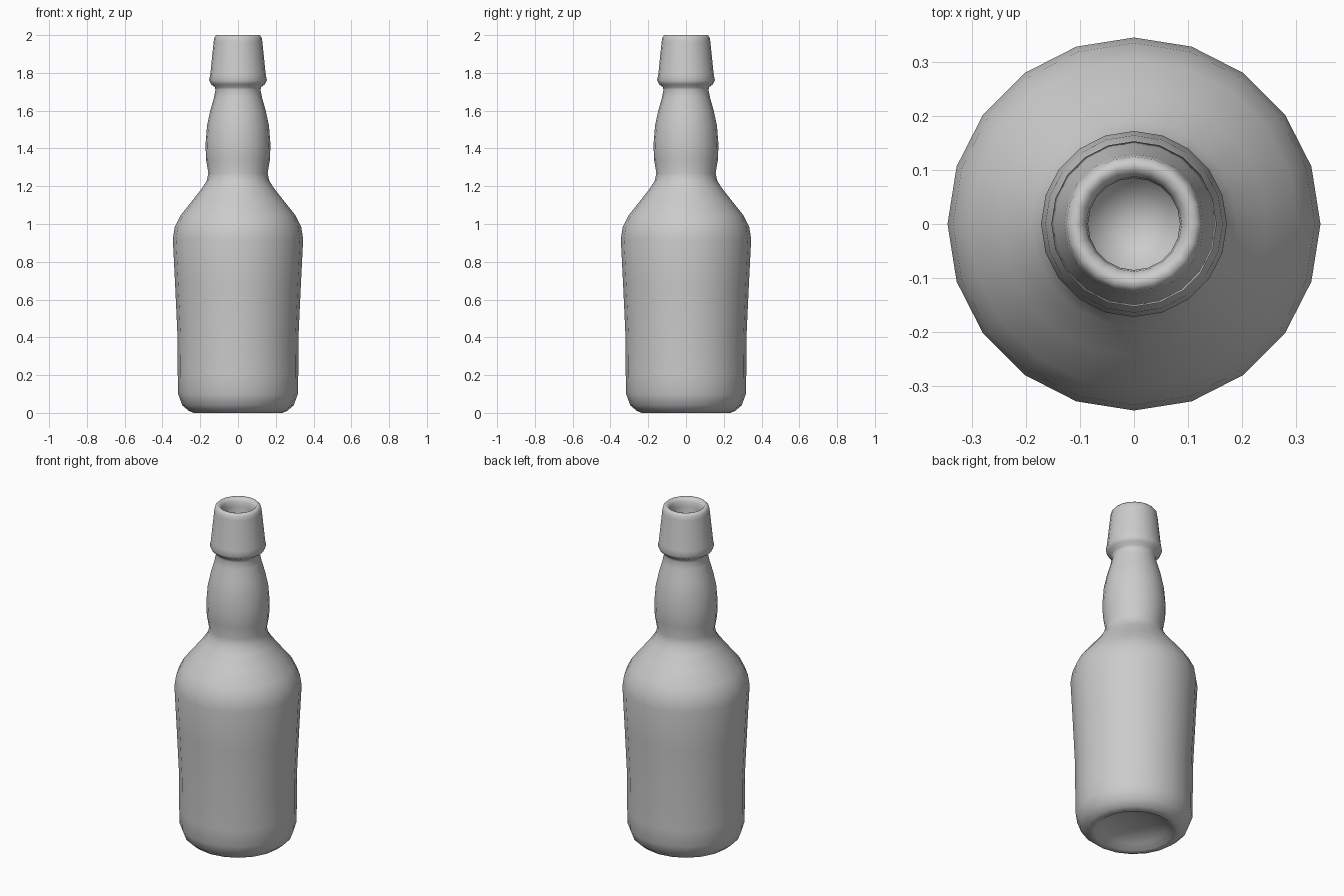
import bpy, bmesh
from math import cos, sin, tau

if "Cube" in bpy.data.objects:
    bpy.data.objects.remove(bpy.data.objects["Cube"])

SIDES = 20

# Profile (radius, height) from the base hollow, up the outside, into the mouth
profile = [
    (0.10, 0.055), (0.18, 0.03), (0.215, 0.004), (0.235, 0.0), (0.26, 0.01),
    (0.295, 0.04), (0.317, 0.10), (0.319, 0.20), (0.32, 0.40),
    (0.333, 0.68), (0.345, 0.92), (0.335, 0.985), (0.305, 1.045),
    (0.245, 1.12), (0.19, 1.19), (0.165, 1.23), (0.157, 1.27),
    (0.169, 1.34), (0.172, 1.42), (0.164, 1.52), (0.147, 1.60),
    (0.127, 1.67), (0.119, 1.71), (0.123, 1.725), (0.143, 1.74),
    (0.153, 1.76), (0.147, 1.79), (0.129, 1.965), (0.125, 1.988),
    (0.115, 2.0), (0.10, 1.998), (0.088, 1.98), (0.085, 1.95), (0.085, 1.72),
]

bm = bmesh.new()
rings = [[bm.verts.new((r * cos(tau * i / SIDES), r * sin(tau * i / SIDES), z))
          for i in range(SIDES)] for r, z in profile]

# Wall between neighbouring rings
for low, high in zip(rings, rings[1:]):
    for i in range(SIDES):
        j = (i + 1) % SIDES
        bm.faces.new((low[i], low[j], high[j], high[i]))

# Raised centre of the base and floor of the mouth
base = bm.verts.new((0, 0, 0.065))
floor = bm.verts.new((0, 0, 1.70))
for i in range(SIDES):
    j = (i + 1) % SIDES
    bm.faces.new((rings[0][j], rings[0][i], base))
    bm.faces.new((rings[-1][i], rings[-1][j], floor))

bmesh.ops.recalc_face_normals(bm, faces=bm.faces)
for f in bm.faces:
    f.smooth = True

mesh = bpy.data.meshes.new("bottle")
bm.to_mesh(mesh)
bm.free()
bottle = bpy.data.objects.new("bottle", mesh)
bpy.context.collection.objects.link(bottle)
